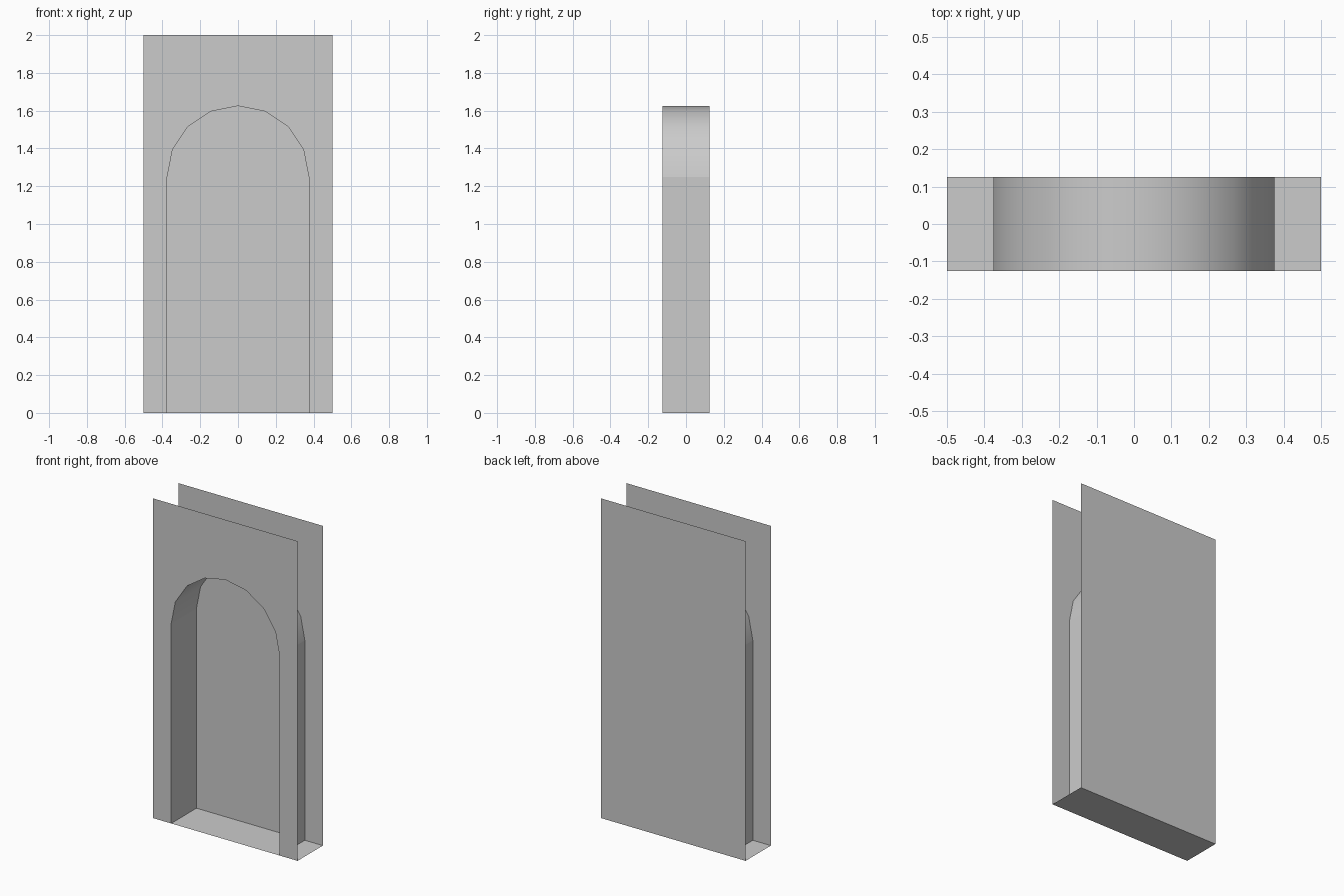
import bpy
from math import pi, cos, sin

if "Cube" in bpy.data.objects:
    bpy.data.objects.remove(bpy.data.objects["Cube"])

W, H, D = 0.5, 2.0, 0.125      # half width, height, half depth
R, SPRING, SEG = 0.375, 1.25, 8  # arch radius, spring height, segments


def make(name, verts, faces, smooth=False):
    mesh = bpy.data.meshes.new(name)
    mesh.from_pydata(verts, [], faces)
    mesh.polygons.foreach_set("use_smooth", [smooth] * len(faces))
    mesh.update()
    obj = bpy.data.objects.new(name, mesh)
    bpy.context.collection.objects.link(obj)
    return obj


def panel(name, outline, y):
    return make(name, [(x, y, z) for x, z in outline], [range(len(outline))])


def strip(name, profile, smooth=False):
    # sweep an x-z profile from the front panel to the back panel
    verts = [(x, y, z) for x, z in profile for y in (-D, D)]
    faces = [(2*i, 2*i + 1, 2*i + 3, 2*i + 2) for i in range(len(profile) - 1)]
    return make(name, verts, faces, smooth)


# half-round arch, left to right
arch = [(-R * cos(pi * i / SEG), SPRING + R * sin(pi * i / SEG)) for i in range(SEG + 1)]

# front wall with doorway, counter-clockwise seen from the front
panel("front_wall", [(-W, 0), (-R, 0)] + arch + [(R, 0), (W, 0), (W, H), (-W, H)], -D)

# solid back wall
panel("back_wall", [(W, 0), (-W, 0), (-W, H), (W, H)], D)

# base slab closing the bottom
strip("base", [(-W, 0), (W, 0)][::-1]).data.flip_normals()
bpy.data.objects["base"].data.flip_normals()

# doorway lining: two flat jambs and a smooth vault
strip("left_jamb", [(-R, 0), (-R, SPRING)])
strip("right_jamb", [(R, SPRING), (R, 0)])
strip("arch_vault", arch, smooth=True)

# bottom faces down, jambs and vault face into the opening
for name, axis, sign in (("base", 2, -1), ("left_jamb", 0, 1),
                         ("right_jamb", 0, -1), ("arch_vault", 2, -1)):
    mesh = bpy.data.objects[name].data
    if mesh.polygons[len(mesh.polygons) // 2].normal[axis] * sign < 0:
        mesh.flip_normals()
